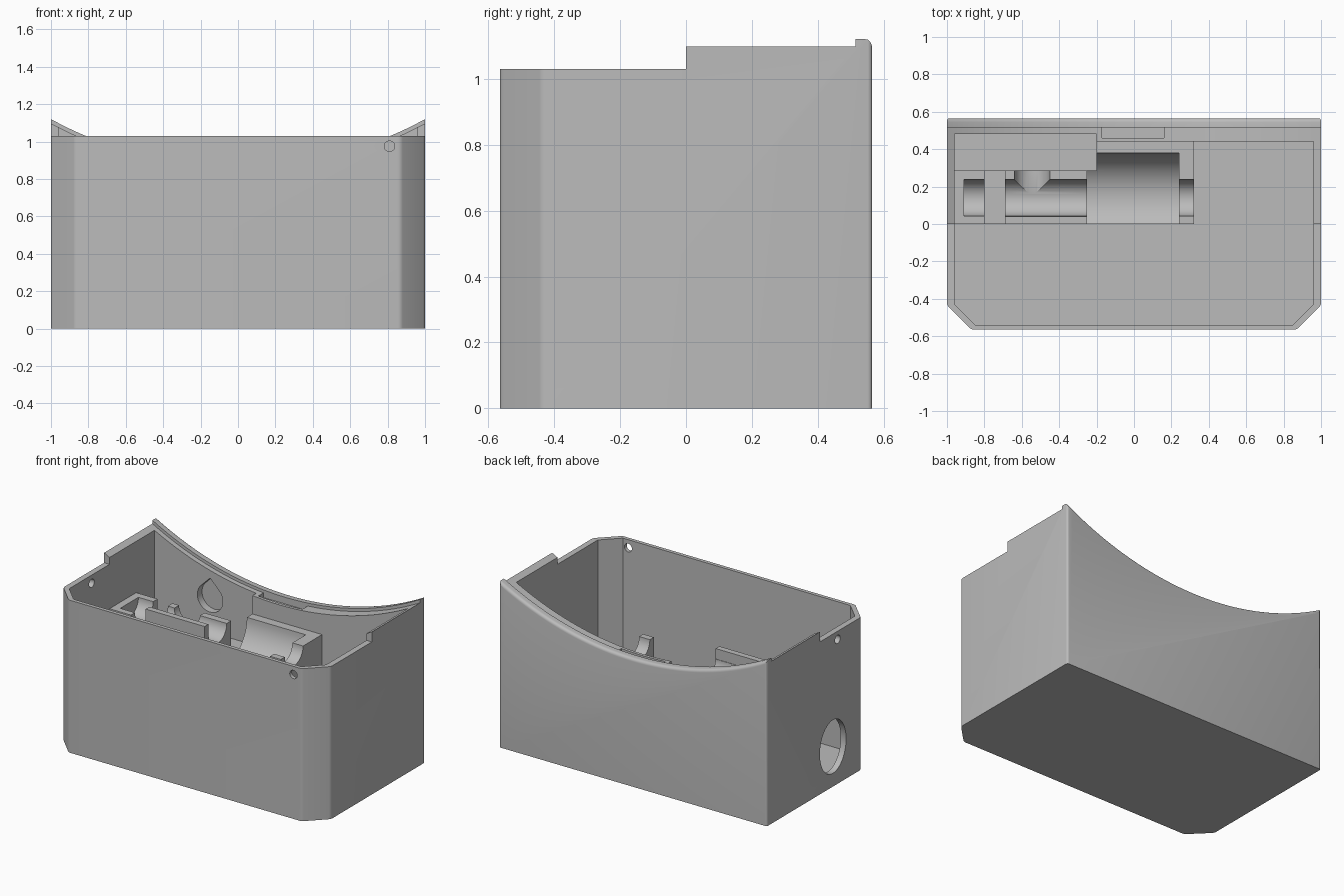
import bpy, bmesh
from math import sin, cos, pi, sqrt, radians
from mathutils import Vector, Matrix

old = bpy.data.objects.get("Cube")
if old:
    bpy.data.objects.remove(old, do_unlink=True)

grey = bpy.data.materials.new("plain grey")
grey.use_nodes = True
grey.diffuse_color = (0.5, 0.5, 0.5, 1)
grey.node_tree.nodes["Principled BSDF"].inputs["Base Color"].default_value = (0.5, 0.5, 0.5, 1)


def finish(name, bm):
    bmesh.ops.recalc_face_normals(bm, faces=bm.faces)
    mesh = bpy.data.meshes.new(name)
    bm.to_mesh(mesh)
    bm.free()
    mesh.materials.append(grey)
    ob = bpy.data.objects.new(name, mesh)
    bpy.context.collection.objects.link(ob)
    return ob


def prism(name, pts, direction, corner=0):
    """Extrude a closed 3D outline, optionally rounding the long edges."""
    bm = bmesh.new()
    d = Vector(direction)
    face = bm.faces.new([bm.verts.new(p) for p in pts])
    ext = bmesh.ops.extrude_face_region(bm, geom=[face])
    bmesh.ops.translate(bm, vec=d, verts=[g for g in ext["geom"] if isinstance(g, bmesh.types.BMVert)])
    if corner:
        long_edges = [e for e in bm.edges
                      if abs((e.verts[0].co - e.verts[1].co).normalized().dot(d.normalized())) > 0.99]
        bmesh.ops.bevel(bm, geom=long_edges, offset=corner, segments=4, profile=0.5, affect='EDGES')
    return finish(name, bm)


def box(name, x0, x1, y0, y1, z0, z1):
    return prism(name, [(x0, y0, z0), (x1, y0, z0), (x1, y1, z0), (x0, y1, z0)], (0, 0, z1 - z0))


def rod_x(name, x0, x1, y, z, ry, rz, n=64):
    ring = [(x0, y + ry * cos(2 * pi * i / n), z + rz * sin(2 * pi * i / n)) for i in range(n)]
    return prism(name, ring, (x1 - x0, 0, 0))


def combine(target, other, operation):
    mod = target.modifiers.new("join", 'BOOLEAN')
    mod.operation = operation
    mod.solver = 'EXACT'
    mod.object = other
    bpy.context.view_layer.objects.active = target
    bpy.ops.object.modifier_apply(modifier=mod.name)
    bpy.data.objects.remove(other, do_unlink=True)


def outline(x, front, back, cut, z):
    """Plan with two chamfered front corners."""
    half = [(x - cut, front), (x, front + cut), (x, back)]
    return [(a, b, z) for a, b in half] + [(-a, b, z) for a, b in reversed(half)]


# Main case and its cavity
WALL, FLOOR, AXIS_Y, AXIS_Z = 0.96, 0.04, 0.14, 0.73
case = prism("case", outline(1, -0.565, 0.565, 0.13, 0), (0, 0, 1.2), 0.014)
combine(case, prism("cavity", outline(WALL, -0.54, 0.44, 0.11, FLOOR), (0, 0, 2)), 'DIFFERENCE')

# Cradle block and raised front strip
combine(case, box("cradle", -0.98, 0.32, 0, 0.46, 0.02, AXIS_Z), 'UNION')
combine(case, box("strip", -0.69, -0.25, 0, 0.04, 0.3, 0.80), 'UNION')

# Low front half
combine(case, box("front_cut", -2, 2, -2, 0, 1.03, 3), 'DIFFERENCE')

# Curved saddle with a raised, rounded rear lip
R, STEP = 2.088, 0.02
profile = [(0, R + STEP), (0.515, R + STEP), (0.515, R)]
profile += [(0.545 + STEP * sin(a), R + STEP - STEP * cos(a)) for a in (pi / 8 * i for i in range(5))]
profile += [(0.7, R + STEP)]
bm = bmesh.new()
rings, SEG = [], 240
for y, r in profile:
    rings.append([bm.verts.new((r * sin(2 * pi * i / SEG), y, 2.953 - r * cos(2 * pi * i / SEG)))
                  for i in range(SEG)])
for a, b in zip(rings, rings[1:]):
    for i in range(SEG):
        j = (i + 1) % SEG
        bm.faces.new((a[i], a[j], b[j], b[i]))
bm.faces.new(rings[0])
bm.faces.new(rings[-1])
combine(case, finish("saddle_cut", bm), 'DIFFERENCE')

# Recess in the saddle rim
combine(case, box("rim_recess", -0.17, 0.16, 0.46, 0.515, 0.82, 1.2), 'DIFFERENCE')

# Pocket behind the cradle and slot across it
combine(case, box("rear_pocket", -WALL, -0.2, 0.285, 0.48, 0.5, 2), 'DIFFERENCE')
combine(case, box("slot", -0.8, -0.69, -0.1, 0.3, 0.55, 0.9), 'DIFFERENCE')

# Half-round troughs
combine(case, rod_x("small_trough", -0.91, 0.5, AXIS_Y, AXIS_Z, 0.097, 0.097), 'DIFFERENCE')
combine(case, rod_x("large_trough", -0.25, 0.24, AXIS_Y, AXIS_Z, 0.24, 0.24), 'DIFFERENCE')

# Teardrop bore in the rear wall
r = 0.095
drop = [(-0.545 + r * cos(a), AXIS_Y, AXIS_Z + r * sin(a))
        for a in (radians(135 + 270 * i / 40) for i in range(41))]
drop.append((-0.545, AXIS_Y, AXIS_Z + r * sqrt(2)))
combine(case, prism("teardrop", drop, (0, 0.39, 0)), 'DIFFERENCE')

# Large side opening and two small screw holes
combine(case, rod_x("side_opening", -1.1, -0.9, -0.14, 0.27, 0.14, 0.18), 'DIFFERENCE')
combine(case, rod_x("side_hole", -1.1, -0.9, -0.19, 0.975, 0.028, 0.028, 32), 'DIFFERENCE')
hole = rod_x("front_hole", -0.1, 0.1, 0, 0, 0.028, 0.028, 32)
hole.data.transform(Matrix.Translation((0.81, -0.56, 0.975)) @ Matrix.Rotation(pi / 2, 4, 'Z'))
combine(case, hole, 'DIFFERENCE')

# Smooth curved surfaces, keep edges crisp
bpy.ops.object.select_all(action='DESELECT')
case.select_set(True)
bpy.context.view_layer.objects.active = case
bpy.ops.object.shade_smooth_by_angle(angle=radians(25))
